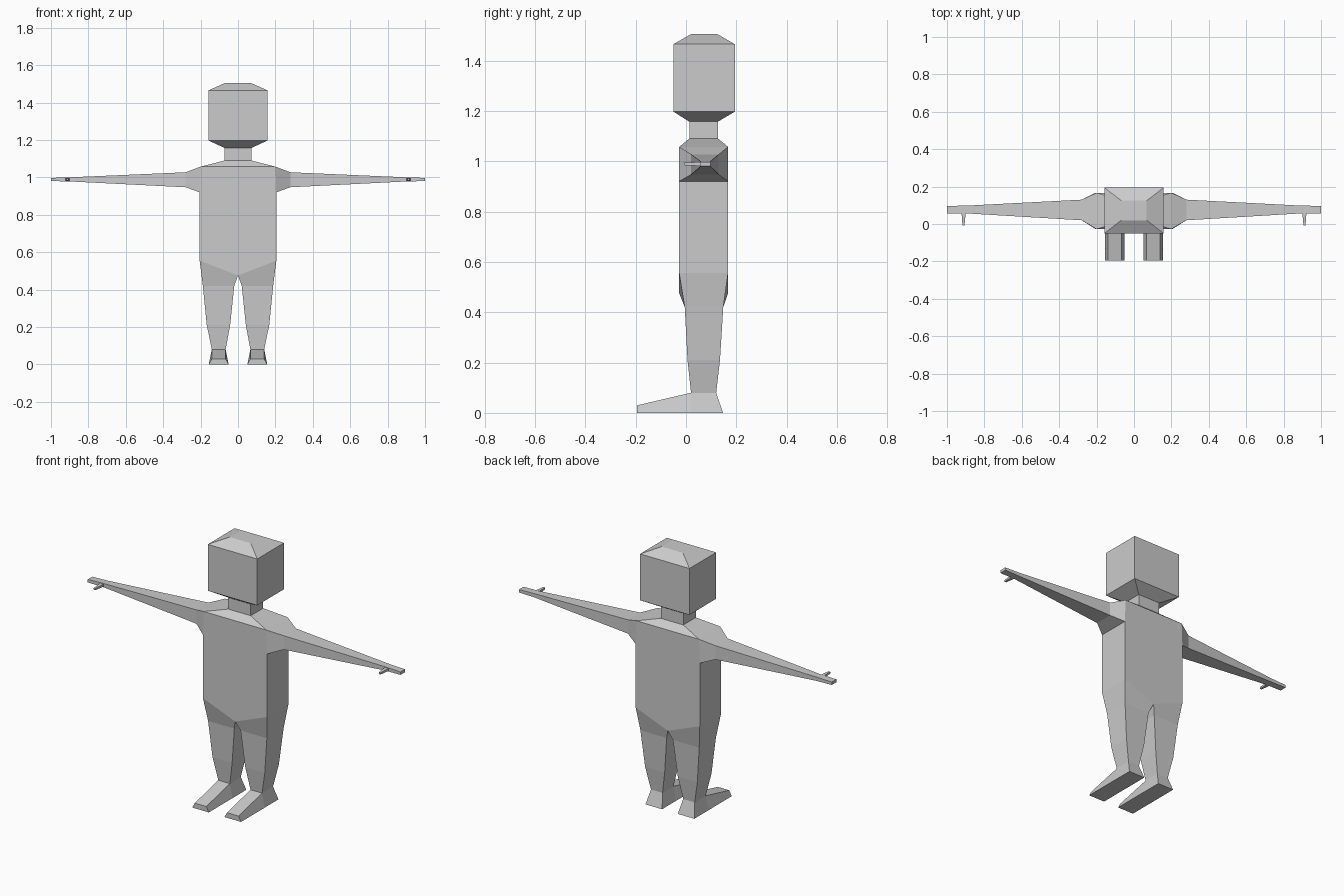
import bpy

if "Cube" in bpy.data.objects:
    bpy.data.objects.remove(bpy.data.objects["Cube"])

grey = bpy.data.materials.new("plain grey")
grey.diffuse_color = (0.6, 0.6, 0.6, 1)
grey.use_nodes = True
grey.node_tree.nodes["Principled BSDF"].inputs["Base Color"].default_value = grey.diffuse_color


def build(name, verts, faces, mirror=False):
    mesh = bpy.data.meshes.new(name)
    mesh.from_pydata(verts, [], faces)
    mesh.materials.append(grey)
    obj = bpy.data.objects.new(name, mesh)
    bpy.context.collection.objects.link(obj)
    bpy.ops.object.select_all(action='DESELECT')
    bpy.context.view_layer.objects.active = obj
    obj.select_set(True)
    bpy.ops.object.mode_set(mode='EDIT')
    bpy.ops.mesh.select_all(action='SELECT')
    bpy.ops.mesh.normals_make_consistent(inside=False)
    bpy.ops.object.mode_set(mode='OBJECT')
    if mirror:
        obj.modifiers.new("other_side", 'MIRROR')
    return obj


def loft(name, rings, start=False, end=False, mirror=False, skip=()):
    """Bridge four-sided rings; optional caps, skip = (ring, side) left open."""
    verts = [p for r in rings for p in r]
    faces = [(4*i + j, 4*i + (j+1) % 4, 4*i + 4 + (j+1) % 4, 4*i + 4 + j)
             for i in range(len(rings) - 1) for j in range(4) if (i, j) not in skip]
    if start:
        faces.append((3, 2, 1, 0))
    if end:
        n = 4 * (len(rings) - 1)
        faces.append((n, n+1, n+2, n+3))
    return build(name, verts, faces, mirror)


def flat(z, x0, x1, y0, y1):
    return [(x0, y0, z), (x1, y0, z), (x1, y1, z), (x0, y1, z)]


def side(x, y0, y1, z0, z1):
    return [(x, y0, z0), (x, y1, z0), (x, y1, z1), (x, y0, z1)]


FRONT, BACK = -0.027, 0.167

# Head: box with sloped crown and jaw
loft("head", [flat(1.157, -.072, .072, .013, .127), flat(1.197, -.158, .158, -.05, .194),
              flat(1.465, -.158, .158, -.05, .194), flat(1.505, -.068, .068, .02, .125)], end=True)

# Neck flaring into sloped shoulders
loft("neck_and_shoulders", [flat(1.057, -.2, .2, FRONT, BACK), flat(1.09, -.072, .072, .013, .127),
                            flat(1.157, -.072, .072, .013, .127)])

# Torso: front and back panels with pointed crotch, flanks below the arms
outline = [(-.2, 1.057), (-.205, .92), (-.205, .555), (0, .475), (.205, .555), (.205, .92), (.2, 1.057)]
build("torso", [(x, y, z) for y in (FRONT, BACK) for x, z in outline],
      [tuple(range(7)), tuple(range(13, 6, -1)), (1, 8, 9, 2), (4, 11, 12, 5)])

# Arms tapering to flat hands
shoulder = [(.205, FRONT, .92), (.205, BACK, .92), (.2, BACK, 1.057), (.2, FRONT, 1.057)]
loft("arm", [shoulder, side(.28, .02, .13, .947, 1.027), side(.9, .057, .098, .978, 1.0),
             side(1.0, .055, .097, .98, .997)], end=True, mirror=True)

# Thumbs pointing forward
loft("thumb", [[(x0, y, z0), (x1, y, z0), (x1, y, z1), (x0, y, z1)] for y, x0, x1, z0, z1 in
               [(.06, .9, .922, .981, .997), (-.008, .906, .917, .984, .994)]], end=True, mirror=True)

# Legs
hip = [(0, FRONT, .475), (.205, FRONT, .555), (.205, BACK, .555), (0, BACK, .475)]
loft("leg", [hip, flat(.42, .02, .188, -.005, .148), flat(.21, .042, .167, .006, .135),
             flat(.08, .066, .14, .02, .12)], mirror=True)

# Feet: wedge from toe to heel, open where the ankle joins
foot = [[(.05, yb, 0), (.156, yb, 0), (.14, yt, zt), (.066, yt, zt)]
        for yb, yt, zt in [(-.195, -.195, .03), (.02, .02, .08), (.147, .12, .08)]]
loft("foot", foot, start=True, end=True, mirror=True, skip=[(1, 2)])
